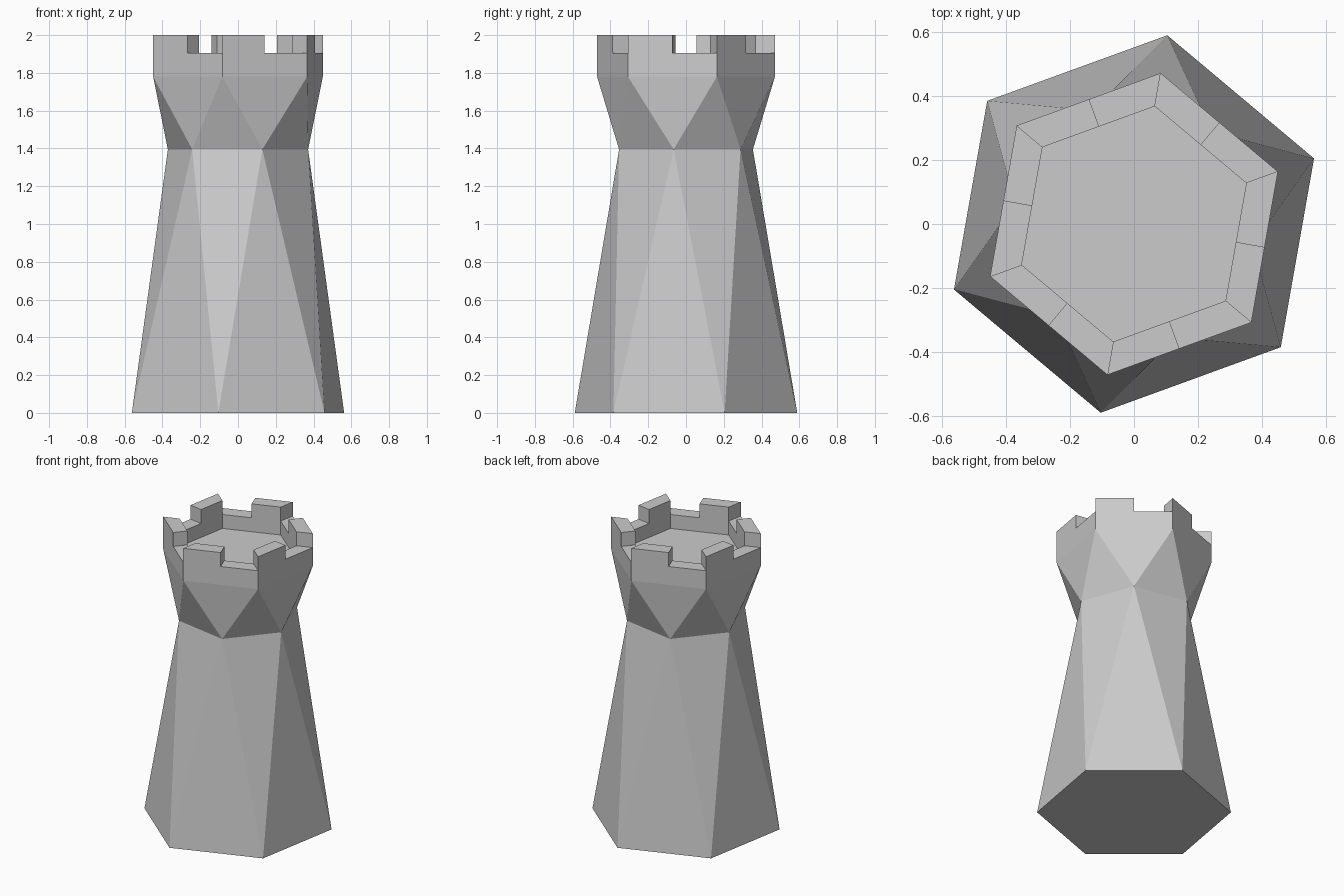
import bpy
import math
from mathutils import Vector

if "Cube" in bpy.data.objects:
    bpy.data.objects.remove(bpy.data.objects["Cube"])

TURN = 20  # angle of the first hexagon corner, degrees


def ring(radius, z, turn=TURN):
    """Six corners of a level hexagon."""
    return [Vector((radius * math.cos(math.radians(turn + 60 * k)),
                    radius * math.sin(math.radians(turn + 60 * k)), z)) for k in range(6)]


def with_midpoints(pts):
    """Insert the middle of every hexagon side."""
    return [q for k, p in enumerate(pts) for q in (p, (p + pts[(k + 1) % 6]) / 2)]


def at(p, z):
    return Vector((p.x, p.y, z))


def add_object(name, verts, faces):
    mesh = bpy.data.meshes.new(name)
    mesh.from_pydata([tuple(v) for v in verts], [], faces)
    mesh.update()
    obj = bpy.data.objects.new(name, mesh)
    bpy.context.collection.objects.link(obj)
    return obj


# Tower shaft: base, twisted waist and flared head joined by triangles
verts = ring(0.598, 0) + ring(0.377, 1.395, TURN + 30) + ring(0.478, 1.78)
faces = [tuple(range(5, -1, -1))]
for k in range(6):
    n = (k + 1) % 6
    faces += [(k, n, 6 + k), (n, 6 + n, 6 + k),
              (6 + k, 12 + n, 12 + k), (6 + k, 6 + n, 12 + n)]
add_object("tower_shaft", verts, faces)

# Battlement: each side is half raised merlon, half low gap
HEAD, FLOOR, GAP, TOP = 1.78, 1.81, 1.905, 2.0
outer = with_midpoints(ring(0.478, 0))
inner = with_midpoints(ring(0.373, 0))
verts, faces = [], []


def quad(*pts):
    faces.append(tuple(range(len(verts), len(verts) + 4)))
    verts.extend(pts)


for i in range(12):
    j = (i + 1) % 12
    o, p, m, n = outer[i], outer[j], inner[i], inner[j]
    h = TOP if i % 2 == 0 else GAP
    quad(at(o, HEAD), at(p, HEAD), at(p, h), at(o, h))
    quad(at(n, FLOOR), at(m, FLOOR), at(m, h), at(n, h))
    quad(at(o, h), at(p, h), at(n, h), at(m, h))
    if h == TOP:
        quad(at(o, GAP), at(o, TOP), at(m, TOP), at(m, GAP))
        quad(at(n, GAP), at(n, TOP), at(p, TOP), at(p, GAP))
add_object("battlement", verts, faces)

# Roof floor inside the battlement
add_object("roof_floor", ring(0.373, FLOOR), [tuple(range(6))])
